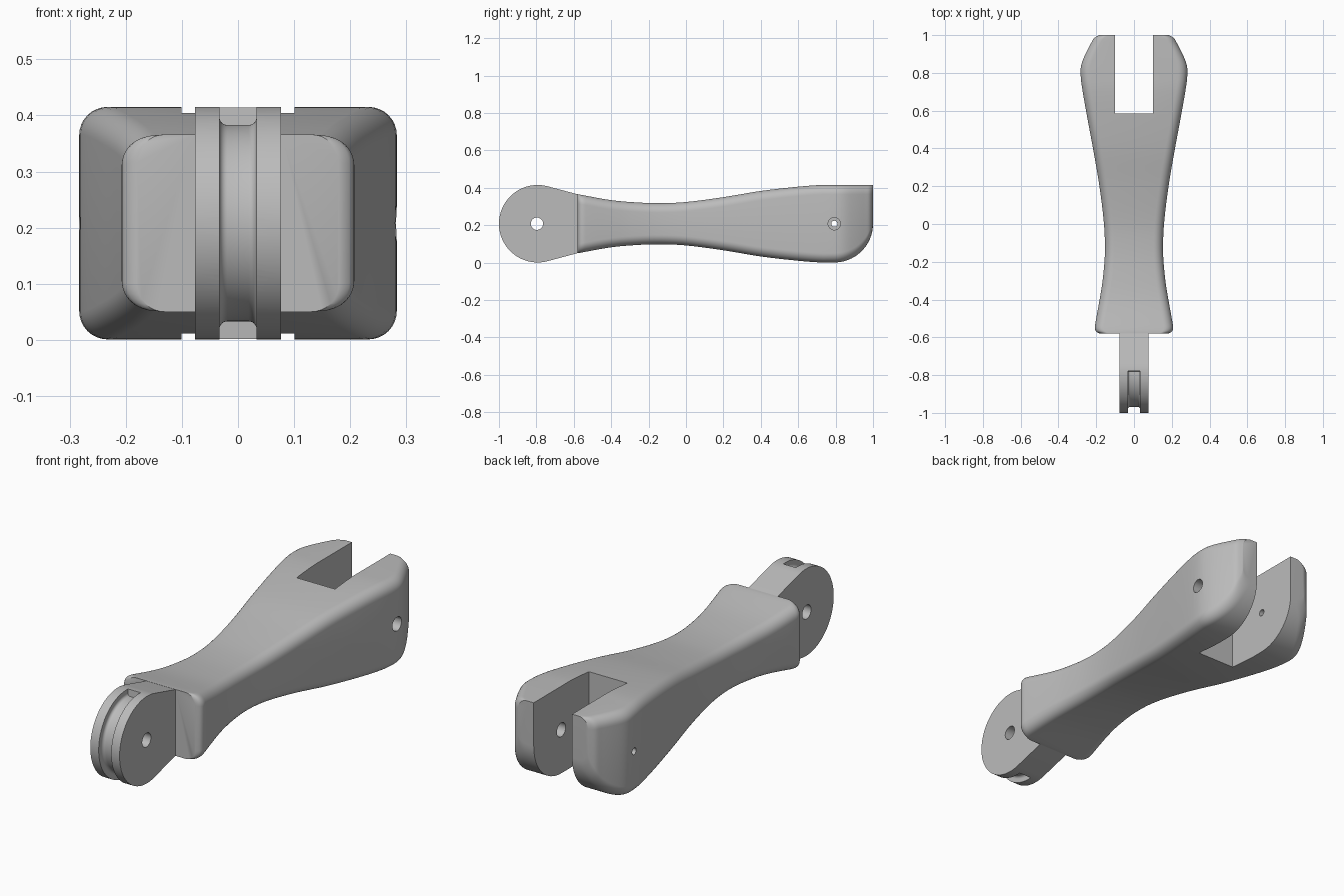
import bpy, bmesh, math
from mathutils import Matrix, Vector

if "Cube" in bpy.data.objects:
    bpy.data.objects.remove(bpy.data.objects["Cube"])

grey = bpy.data.materials.new("grey")
grey.diffuse_color = (0.5, 0.5, 0.5, 1)
grey.use_nodes = True
grey.node_tree.nodes["Principled BSDF"].inputs["Base Color"].default_value = grey.diffuse_color
MID = 0.208  # height of both pivots


def finish(bm, name):
    bmesh.ops.recalc_face_normals(bm, faces=bm.faces)
    me = bpy.data.meshes.new(name)
    bm.to_mesh(me)
    bm.free()
    ob = bpy.data.objects.new(name, me)
    bpy.context.collection.objects.link(ob)
    me.materials.append(grey)
    return ob


def loft(rings, name, closed_ends=True):
    bm = bmesh.new()
    vs = [[bm.verts.new(p) for p in r] for r in rings]
    n = len(rings[0])
    for a, b in zip(vs, vs[1:]):
        for i in range(n):
            bm.faces.new((a[i], a[(i + 1) % n], b[(i + 1) % n], b[i]))
    bm.faces.new(vs[0])
    bm.faces.new(vs[-1])
    return finish(bm, name)


def boxed(x0, x1, y0, y1, z0, z1, name):
    ring = lambda y: [(x0, y, z0), (x1, y, z0), (x1, y, z1), (x0, y, z1)]
    return loft([ring(y0), ring(y1)], name)


def pin(x0, x1, y, r, name):
    ring = lambda x: [(x, y + r * math.cos(a), MID + r * math.sin(a))
                      for a in (math.tau * i / 32 for i in range(32))]
    return loft([ring(x0), ring(x1)], name)


def boolean(ob, other, op):
    m = ob.modifiers.new(op, 'BOOLEAN')
    m.operation, m.solver, m.object = op, 'EXACT', other
    bpy.ops.object.select_all(action='DESELECT')
    bpy.context.view_layer.objects.active = ob
    ob.select_set(True)
    bpy.ops.object.modifier_apply(modifier=m.name)
    bpy.data.objects.remove(other)


def curve(keys, y):
    """Smooth interpolation through (y, value) keys."""
    i = max(k for k in range(len(keys) - 1) if keys[k][0] <= y or k == 0)

    def slope(k):
        a, b = keys[max(k - 1, 0)], keys[min(k + 1, len(keys) - 1)]
        return (b[1] - a[1]) / (b[0] - a[0])
    (ya, va), (yb, vb) = keys[i], keys[i + 1]
    h = yb - ya
    t = (y - ya) / h
    return ((2*t**3 - 3*t*t + 1) * va + (t**3 - 2*t*t + t) * h * slope(i)
            + (3*t*t - 2*t**3) * vb + (t**3 - t*t) * h * slope(i + 1))


# Body: rounded rectangles lofted along y
half_width = [(-0.58, 0.18), (-0.572, 0.198), (-0.555, 0.207), (-0.535, 0.206),
              (-0.4, 0.182), (-0.3, 0.166), (-0.15, 0.154), (0.0, 0.159),
              (0.2, 0.183), (0.4, 0.217), (0.6, 0.254), (0.75, 0.279),
              (0.81, 0.283), (0.85, 0.277), (0.9, 0.257), (0.96, 0.226),
              (0.985, 0.21), (1.0, 0.185)]
top = [(-0.58, 0.366), (-0.4, 0.334), (-0.25, 0.321), (-0.13, 0.318), (0.0, 0.324),
       (0.2, 0.35), (0.4, 0.383), (0.6, 0.406), (0.72, 0.415), (0.793, 0.415), (1.0, 0.415)]
R = 0.207


def section(y, r=0.05, seg=8):
    w, t = curve(half_width, y), curve(top, y)
    b = 2 * MID - t
    if y > 0.793:  # round nose underneath
        b = MID - math.sqrt(max(R * R - (y - 0.793) ** 2, 0))
    pts = []
    for q, (cx, cz) in enumerate([(w - r, t - r), (r - w, t - r), (r - w, b + r), (w - r, b + r)]):
        for i in range(seg + 1):
            a = math.pi / 2 * (q + i / seg)
            pts.append((cx + r * math.cos(a), y, cz + r * math.sin(a)))
    return pts


ys = [-0.58, -0.577, -0.572, -0.564, -0.555, -0.545]
ys += [-0.535 + 1.328 * i / 44 for i in range(45)]
ys += [0.793 + R * math.sin(math.pi / 2 * i / 20) for i in range(1, 21)]
body = loft([section(y) for y in ys], "link_body")

# Tongue: disc with tangent flanks running into the body
prof = [(-0.5, 0.345), (-0.575, 0.364)]
prof += [(-0.793 + R * math.cos(a), MID + R * math.sin(a))
         for a in (math.radians(75 + 210 * i / 64) for i in range(65))]
prof += [(-0.575, 2 * MID - 0.364), (-0.5, 2 * MID - 0.345)]
tongue = loft([[(x, y, z) for y, z in prof] for x in (-0.077, 0.077)], "tongue")
boolean(body, tongue, 'UNION')

# Cable groove around the tongue's rim, with a rounded floor
g, f, floor = 0.033, 0.014, R - 0.032
u = [(g, 0.26)]
u += [(g - f + f * math.cos(a), floor + f - f * math.sin(a))
      for a in (math.pi / 2 * i / 6 for i in range(7))]
u += [(-x, r) for x, r in reversed(u)]
rings = []
for i in range(65):
    a = math.radians(86 + 188 * i / 64)
    rings.append([(x, -0.793 + r * math.cos(a), MID + r * math.sin(a)) for x, r in u])
boolean(body, loft(rings, "groove_cutter"), 'DIFFERENCE')

# Fork slot and pivot holes (wide on the right prong, narrow on the left)
boolean(body, boxed(-0.101, 0.101, 0.585, 1.2, -0.2, 0.7, "slot_cutter"), 'DIFFERENCE')
boolean(body, pin(-0.2, 0.2, -0.797, 0.033, "tongue_hole"), 'DIFFERENCE')
boolean(body, pin(0.0, 0.4, 0.793, 0.033, "right_prong_hole"), 'DIFFERENCE')
boolean(body, pin(-0.4, 0.0, 0.793, 0.016, "left_prong_hole"), 'DIFFERENCE')

bpy.ops.object.shade_smooth_by_angle(angle=math.radians(32))
